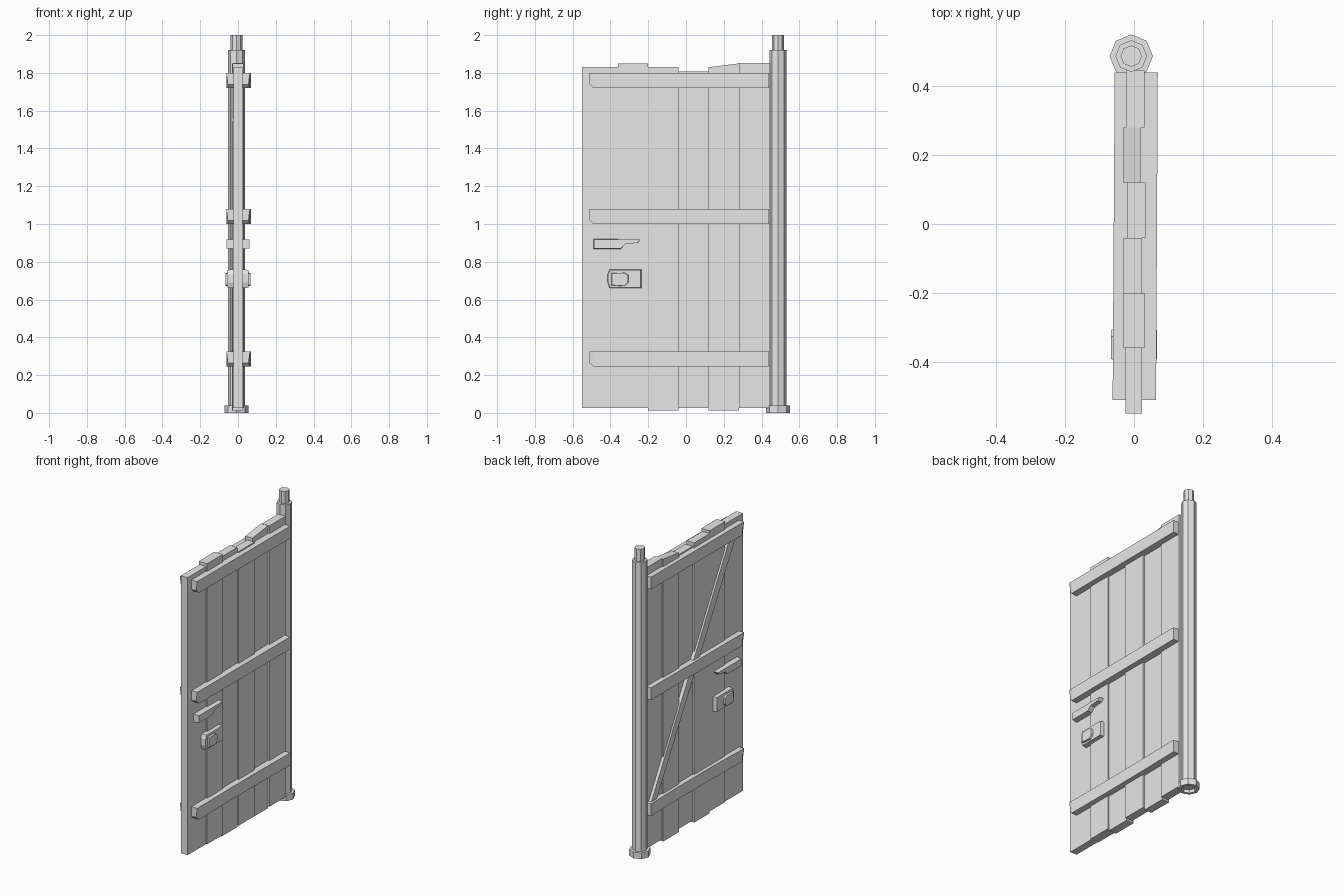
import bpy
import bmesh
from math import cos, sin, tau

if "Cube" in bpy.data.objects:
    bpy.data.objects.remove(bpy.data.objects["Cube"], do_unlink=True)

GREY = (0.8, 0.8, 0.8, 1.0)
grey = bpy.data.materials.new("plain_grey")
grey.use_nodes = True
grey.diffuse_color = GREY
grey.node_tree.nodes["Principled BSDF"].inputs["Base Color"].default_value = GREY


def loft(name, rings, closed=False):
    """Skin equal-length rings of points; cap the ends or join them in a loop."""
    bm = bmesh.new()
    loops = [[bm.verts.new(p) for p in ring] for ring in rings]
    pairs = list(zip(loops, loops[1:]))
    if closed:
        pairs.append((loops[-1], loops[0]))
    else:
        bm.faces.new(loops[0])
        bm.faces.new(loops[-1])
    count = len(loops[0])
    for a, b in pairs:
        for i in range(count):
            j = (i + 1) % count
            bm.faces.new((a[i], a[j], b[j], b[i]))
    bmesh.ops.recalc_face_normals(bm, faces=bm.faces)
    mesh = bpy.data.meshes.new(name)
    bm.to_mesh(mesh)
    bm.free()
    mesh.materials.append(grey)
    obj = bpy.data.objects.new(name, mesh)
    bpy.context.collection.objects.link(obj)
    return obj


def slab(name, inner, x0, x1, outer=None):
    """Extrude a (y, z) outline along x, optionally to a different outer outline."""
    return loft(name, [[(x0, y, z) for y, z in inner],
                       [(x1, y, z) for y, z in outer or inner]])


def shrink(points, sy, sz):
    cy = sum(p[0] for p in points) / len(points)
    cz = sum(p[1] for p in points) / len(points)
    return [(cy + (y - cy) * sy, cz + (z - cz) * sz) for y, z in points]


def octagon(radius, z):
    return [(-0.008 + radius * cos(tau * i / 8), 0.487 + radius * sin(tau * i / 8), z)
            for i in range(8)]


# Uneven planks: left x, right x, bottom, top at front edge, top at back edge
edges = (-0.55, -0.36, -0.2, -0.04, 0.12, 0.28, 0.445)
planks = (
    (-0.025, 0.023, 0.025, 1.83, 1.83),
    (-0.03, 0.03, 0.025, 1.85, 1.85),
    (-0.03, 0.023, 0.013, 1.832, 1.832),
    (-0.02, 0.033, 0.025, 1.808, 1.808),
    (-0.032, 0.02, 0.013, 1.83, 1.85),
    (-0.023, 0.03, 0.025, 1.852, 1.852),
)
for i, (x0, x1, low, top_a, top_b) in enumerate(planks):
    a, b = edges[i], edges[i + 1]
    slab(f"plank_{i + 1}", [(a, low), (b, low), (b, top_b), (a, top_a)], x0, x1)


# Cross rails on both faces, with a cut front end; the lower ones bow slightly
def rail(name, z, side, front_x, back_x, bow):
    h = 0.04
    rings = []
    for t in (0, 0.02, 0.35, 0.7, 1):
        y = -0.51 + 0.95 * t
        x = front_x + (back_x - front_x) * t - bow * 4 * t * (1 - t)
        cut = 0.018 if t == 0 else 0
        rings.append([(side * 0.015, y, z - h + cut), (side * (x - cut * 0.5), y, z - h + cut),
                      (side * x, y, z + h), (side * 0.015, y, z + h)])
    loft(name, rings)


for label, z, bow in (("top", 1.76, 0), ("middle", 1.04, 0), ("bottom", 0.285, 0.008)):
    rail(label + "_rail_left", z, 1, 0.064, 0.069, bow / 2)
    rail(label + "_rail_right", z, -1, 0.062, 0.056, bow)

# Diagonal brace on the right face
slab("diagonal_brace", [(0.43, 0.3), (0.375, 0.3), (-0.465, 1.74), (-0.395, 1.74)],
     -0.015, -0.042)

# Handles and locks on both faces
handle = [(-0.49, 0.868), (-0.345, 0.868), (-0.32, 0.895), (-0.255, 0.9),
          (-0.24, 0.92), (-0.49, 0.92)]
plate = [(-0.405, 0.66), (-0.235, 0.66), (-0.235, 0.76), (-0.405, 0.76),
         (-0.415, 0.735), (-0.415, 0.69)]
knob = [(-0.395, 0.675), (-0.325, 0.67), (-0.305, 0.69), (-0.305, 0.73),
        (-0.325, 0.743), (-0.395, 0.74)]
for label, side in (("left", 1), ("right", -1)):
    slab("handle_" + label, handle, side * 0.015, side * 0.06, shrink(handle, 0.97, 0.9))
    slab("lock_plate_" + label, plate, side * 0.015, side * 0.055, shrink(plate, 0.96, 0.94))
    slab("lock_knob_" + label, knob, side * 0.05, side * 0.067, shrink(knob, 0.94, 0.94))

# Hinge post with a narrower pin on top and a hollow foot collar
loft("hinge_post", [octagon(0.046, 0.02), octagon(0.046, 1.92)])
loft("hinge_pin", [octagon(0.031, 1.9), octagon(0.031, 2.0)])
loft("foot_collar", [octagon(0.063, 0), octagon(0.063, 0.04),
                     octagon(0.044, 0.04), octagon(0.044, 0)], closed=True)
